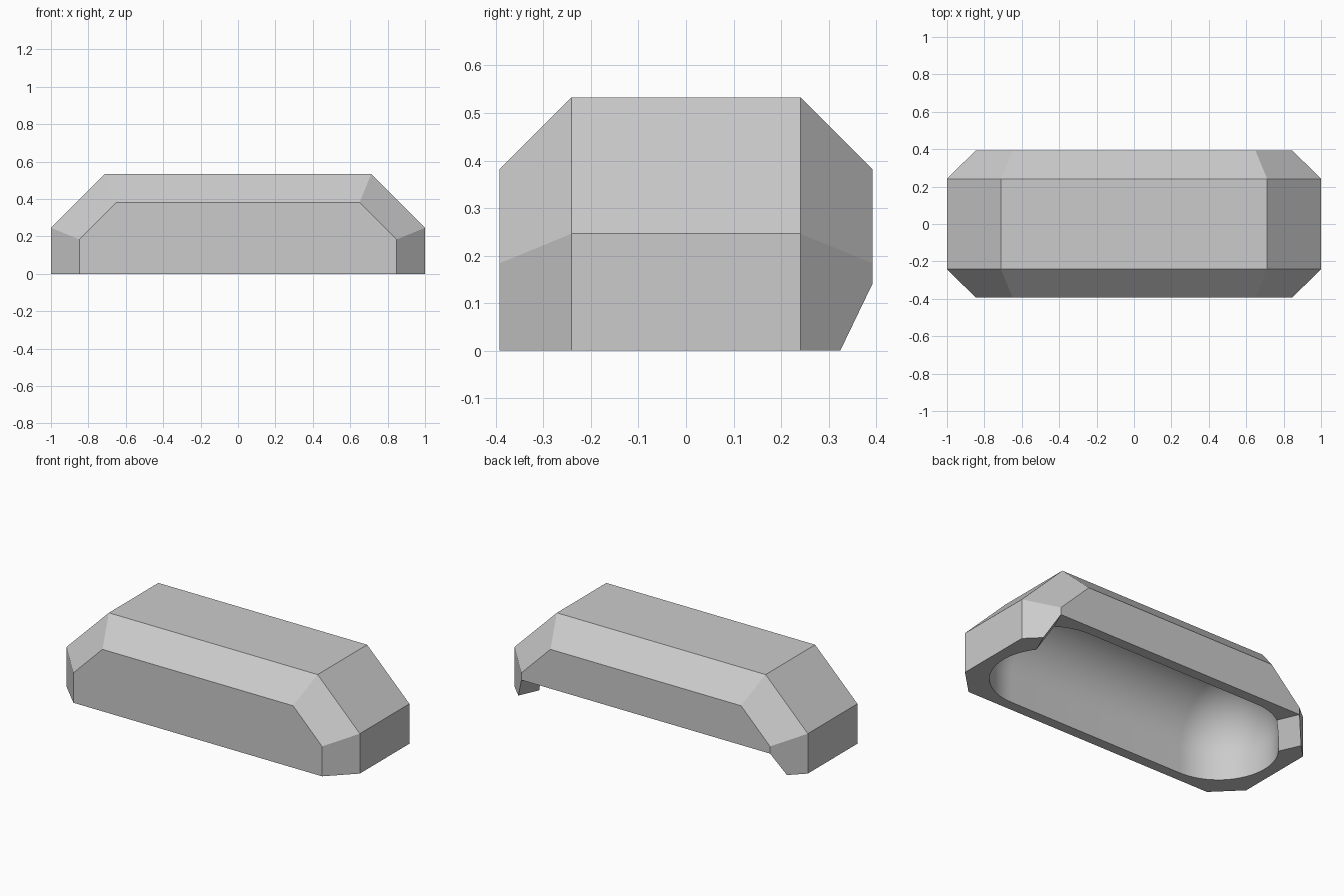
import bpy, bmesh, math

if "Cube" in bpy.data.objects:
    bpy.data.objects.remove(bpy.data.objects["Cube"])

grey = bpy.data.materials.new("mid grey")
grey.diffuse_color = (0.6, 0.6, 0.6, 1)
grey.use_nodes = True
grey.node_tree.nodes["Principled BSDF"].inputs["Base Color"].default_value = grey.diffuse_color


def make_object(name, bm):
    bmesh.ops.recalc_face_normals(bm, faces=bm.faces[:])
    mesh = bpy.data.meshes.new(name)
    bm.to_mesh(mesh)
    bm.free()
    mesh.materials.append(grey)
    obj = bpy.data.objects.new(name, mesh)
    bpy.context.collection.objects.link(obj)
    return obj


def loft(name, sections):
    """Join closed (y, half profile) sections, each mirrored across x, and cap the ends."""
    bm = bmesh.new()
    rings = []
    for y, half in sections:
        pts = half + [(-x, z) for x, z in reversed(half)]
        rings.append([bm.verts.new((x, y, z)) for x, z in pts])
    n = len(rings[0])
    for a, b in zip(rings, rings[1:]):
        for i in range(n):
            j = (i + 1) % n
            bm.faces.new((a[i], a[j], b[j], b[i]))
    bm.faces.new(rings[0])
    bm.faces.new(rings[-1])
    return make_object(name, bm)


# Chamfered outer housing
wide = [(1.0, 0), (1.0, 0.246), (0.712, 0.533)]
narrow = [(0.848, 0), (0.848, 0.184), (0.65, 0.382)]
housing = loft("housing", [(-0.392, narrow), (-0.241, wide), (0.241, wide), (0.392, narrow)])

# Cavity: straight walls with round ends, closed by a domed vault
RADIUS, SPRING, HALF = 0.328, 0.14, 0.6
bm = bmesh.new()
rings = []
levels = [(-0.1, 1.0)]
levels += [(SPRING + RADIUS * math.sin(a), math.cos(a))
           for a in (math.radians(5 * k) for k in range(18))]
for z, scale in levels:
    ring = []
    for side in (1, -1):
        for k in range(33):
            a = math.pi * k / 32 - side * math.pi / 2
            ring.append(bm.verts.new((side * HALF + RADIUS * scale * math.cos(a),
                                      RADIUS * scale * math.sin(a), z)))
    rings.append(ring)
for a, b in zip(rings, rings[1:]):
    for i in range(len(a)):
        j = (i + 1) % len(a)
        bm.faces.new((a[i], a[j], b[j], b[i]))
bm.faces.new(rings[0])
bm.faces.new(rings[-1])
for f in bm.faces:
    f.smooth = True
cavity = make_object("cavity_cutter", bm)


# Flared notch under the back wall, with sloping ends
def notch_half(y):
    top = 0.848 + (y - 0.392) * 0.44
    return [(top + 0.15, -0.075), (top, 0.14)]


notch = loft("notch_cutter", [(y, notch_half(y)) for y in (0.0, 0.5)])

# Cut the openings
bpy.context.view_layer.objects.active = housing
housing.select_set(True)
for cutter in (cavity, notch):
    mod = housing.modifiers.new("cut", 'BOOLEAN')
    mod.operation = 'DIFFERENCE'
    mod.solver = 'EXACT'
    mod.object = cutter
    bpy.ops.object.modifier_apply(modifier=mod.name)
    bpy.data.objects.remove(cutter)
bpy.ops.object.shade_smooth_by_angle(angle=0.3)
